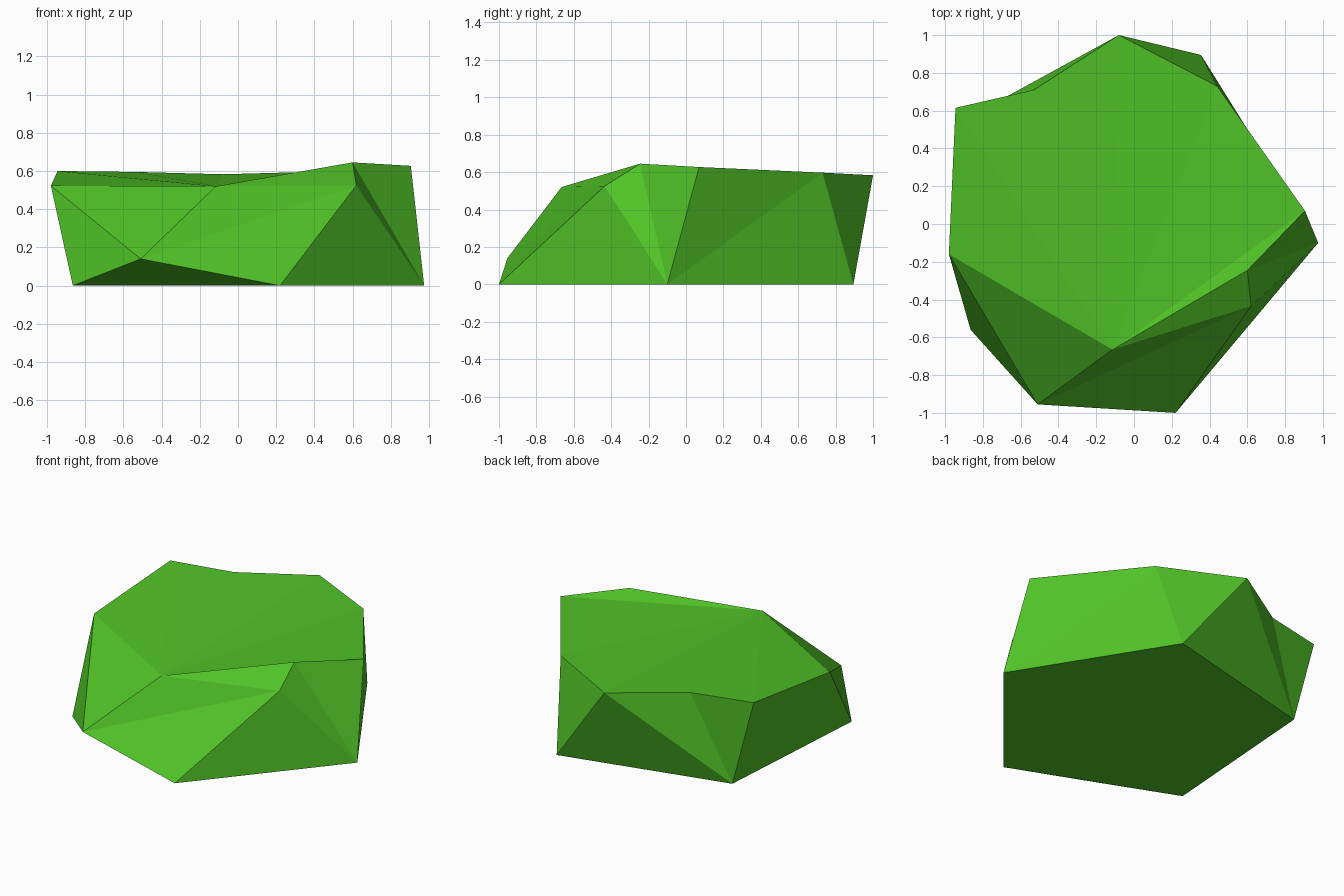
import bpy, bmesh

if "Cube" in bpy.data.objects:
    bpy.data.objects.remove(bpy.data.objects["Cube"])

green = bpy.data.materials.new("leaf_green")
green.diffuse_color = (0.08, 0.54, 0.02, 1)
green.use_nodes = True
green.node_tree.nodes["Principled BSDF"].inputs["Base Color"].default_value = green.diffuse_color

# Ground outline, upper rim (both anticlockwise from the front) and front bevel points
base = [(0.22, -1.0, 0), (0.975, -0.1, 0), (0.355, 0.895, 0),
        (-0.783, 0.615, 0), (-0.865, -0.56, 0)]
rim = [(-0.115, -0.665, 0.52), (0.60, -0.245, 0.645), (0.905, 0.07, 0.627),
       (0.44, 0.73, 0.597), (-0.08, 1.0, 0.583), (-0.53, 0.71, 0.595),
       (-0.945, 0.615, 0.60), (-0.98, -0.16, 0.523)]
bevel = [(-0.51, -0.955, 0.14), (0.62, -0.435, 0.525)]

bm = bmesh.new()
b, r, c = [[bm.verts.new(p) for p in ring] for ring in (base, rim, bevel)]


def fan(apex, ring):
    """Triangles from one apex to each neighbouring pair of points."""
    for p, q in zip(ring, ring[1:]):
        bm.faces.new((apex, p, q))


# Flat underside and gently sloping top
bm.faces.new(b[::-1])
fan(r[0], r[1:])
# Right corner, right wall and back walls, each fanning up from a ground corner
fan(b[1], [b[0], c[1], r[1], r[2]])
fan(b[1], [r[2], r[3], b[2]])
fan(b[2], [r[3], r[4], b[3]])
fan(b[3], [r[4], r[5], r[6], r[7], b[4]])
# Broken front facets around the low bevel point
fan(c[0], [b[0], c[1], r[0], r[7], b[4], b[0]])
bm.faces.new((r[0], c[1], r[1]))

bmesh.ops.recalc_face_normals(bm, faces=bm.faces)
mesh = bpy.data.meshes.new("rock")
bm.to_mesh(mesh)
bm.free()
mesh.materials.append(green)
bpy.context.collection.objects.link(bpy.data.objects.new("rock", mesh))
